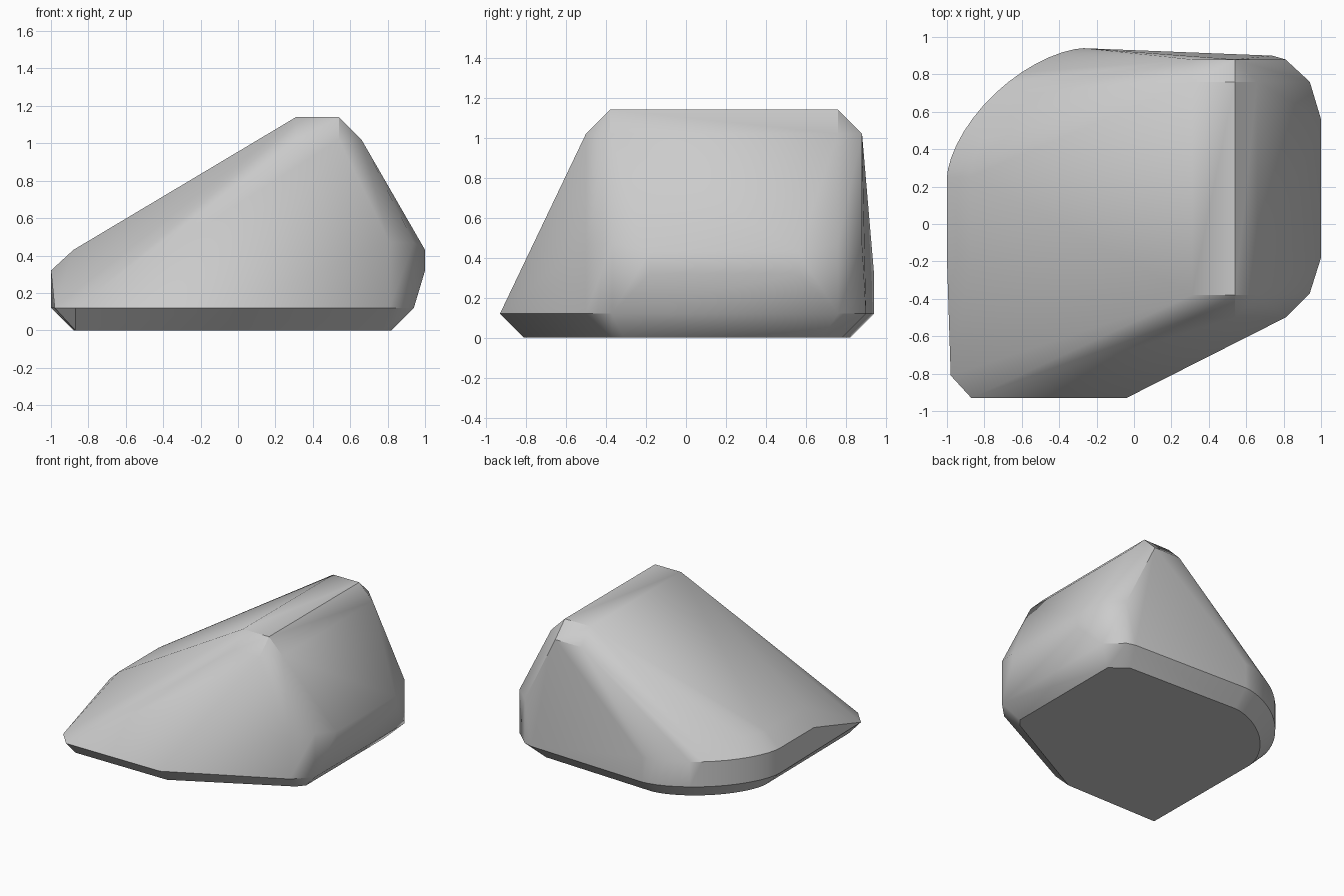
import bpy, bmesh
from math import sin, cos, pi, radians

if "Cube" in bpy.data.objects:
    bpy.data.objects.remove(bpy.data.objects["Cube"], do_unlink=True)

stone = bpy.data.materials.new("Stone grey")
stone.use_nodes = True
colour = (0.6, 0.6, 0.6, 1)
stone.diffuse_color = colour
stone.node_tree.nodes["Principled BSDF"].inputs["Base Color"].default_value = colour

B = 0.12          # chamfer width
points = []


def level(z, outline):
    points.extend((x, y, z) for x, y in outline)


def rounded_corner(inset=0.0, steps=14):
    """Flattened quarter round between the low side and the back."""
    cx, cy, k = -0.27, 0.25, 1.25
    rx, ry = 0.73 - inset, 0.69 - inset
    angles = [i * pi / 2 / steps for i in range(steps + 1)]
    return [(cx - rx * max(cos(a), 0) ** k, cy + ry * sin(a) ** k) for a in angles]


# Underside
level(0, rounded_corner(B) + [(0.69, 0.78), (0.82, 0.68), (0.82, -0.31),
                              (0.77, -0.37), (-0.06, -0.81), (-0.87, -0.81)])
# Foot line above the lower chamfer
level(B, rounded_corner() + [(0.74, 0.9), (0.81, 0.88), (0.94, 0.76), (0.94, -0.37),
                             (0.81, -0.5), (-0.04, -0.93), (-0.87, -0.93), (-0.98, -0.81)])
# Low wall and its upper chamfer, sinking toward the front corner
level(0.32, rounded_corner() + [(-1, -0.19)])
level(0.43, rounded_corner(B) + [(-0.88, -0.25)])
# Steep side wall with cut corners
for z in (0.32, 0.43):
    level(z, [(1, -0.18), (1, 0.56)])
level(0.47, [(0.94, -0.37), (0.94, 0.76), (0.81, -0.5), (0.81, 0.88)])
# Crest with chamfers on three sides
front, back, top = -0.38, 0.76, 1.14
level(top, [(x, y) for x in (0.31, 0.54) for y in (front, back)])
level(top - B, [(0.66, front), (0.66, back)])
level(top - B, [(x, y) for x in (0.31, 0.54) for y in (front - B, back + B)])

# Wrap the levels in one faceted skin
bm = bmesh.new()
for p in points:
    bm.verts.new(p)
hull = bmesh.ops.convex_hull(bm, input=bm.verts)
loose = set(hull["geom_interior"]) | set(hull["geom_unused"])
bmesh.ops.delete(bm, geom=[g for g in loose if isinstance(g, bmesh.types.BMVert)], context="VERTS")
bmesh.ops.dissolve_limit(bm, angle_limit=radians(1.5), verts=bm.verts, edges=bm.edges)
bmesh.ops.recalc_face_normals(bm, faces=bm.faces)
mesh = bpy.data.meshes.new("boulder")
bm.to_mesh(mesh)
bm.free()
mesh.materials.append(stone)
boulder = bpy.data.objects.new("boulder", mesh)
bpy.context.collection.objects.link(boulder)

# Soft blends on shallow angles, crisp chamfer edges
bpy.ops.object.select_all(action="DESELECT")
boulder.select_set(True)
bpy.context.view_layer.objects.active = boulder
bpy.ops.object.shade_smooth_by_angle(angle=radians(32))
